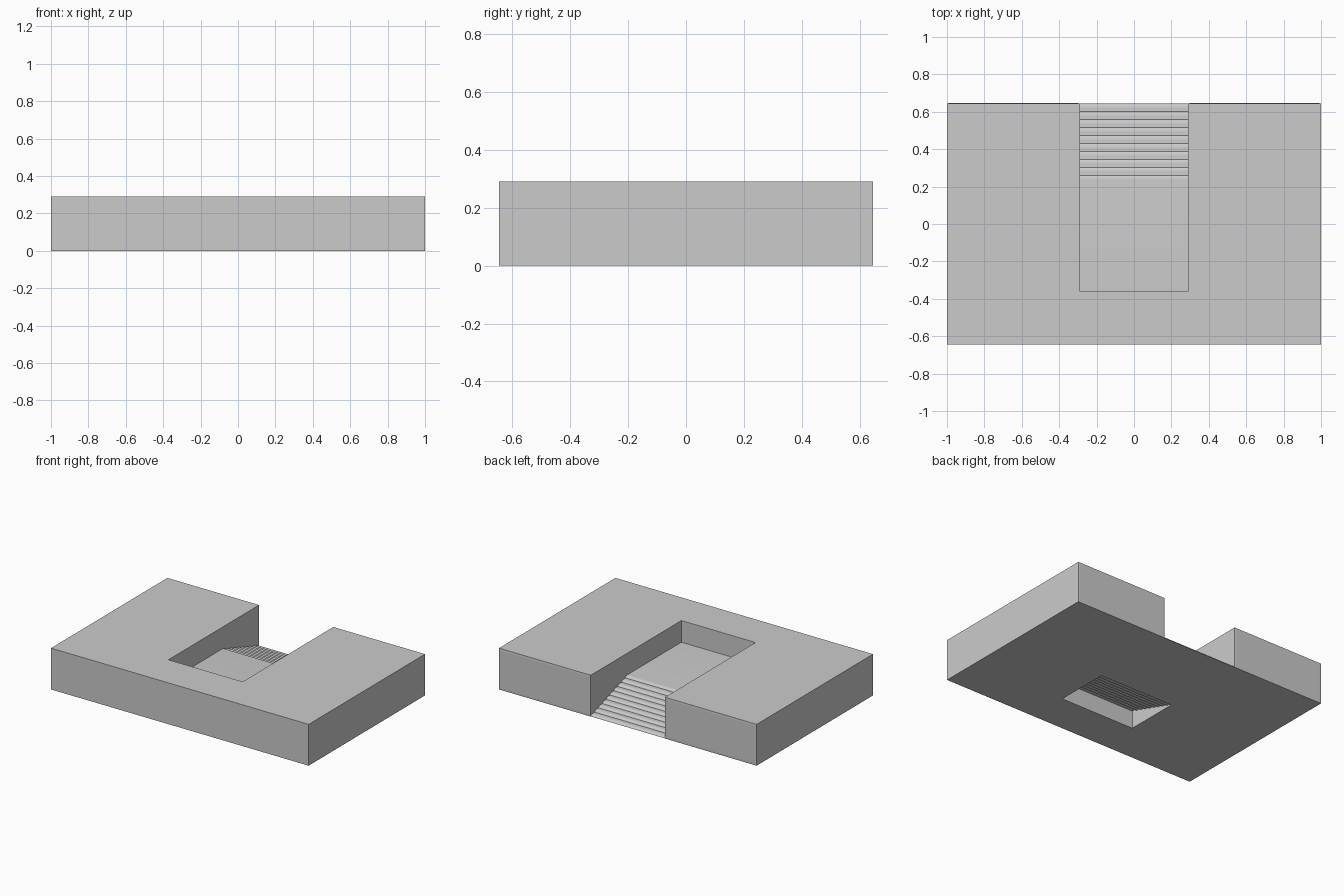
import bpy, bmesh, math

if "Cube" in bpy.data.objects:
    bpy.data.objects.remove(bpy.data.objects["Cube"])

W, D, H = 1.0, 0.645, 0.29          # half width, half depth, height
XL, XR, YF = -0.288, 0.288, -0.36   # slot sides and slot end


def prism(name, pts, to3d, offset):
    """Extrude a closed 2D outline along offset."""
    bm = bmesh.new()
    face = bm.faces.new([bm.verts.new(to3d(*p)) for p in pts])
    ext = bmesh.ops.extrude_face_region(bm, geom=[face])
    moved = [g for g in ext["geom"] if isinstance(g, bmesh.types.BMVert)]
    bmesh.ops.translate(bm, verts=moved, vec=offset)
    bmesh.ops.recalc_face_normals(bm, faces=bm.faces)
    me = bpy.data.meshes.new(name)
    ob = bpy.data.objects.new(name, me)
    bpy.context.collection.objects.link(ob)
    return ob, bm


# U-shaped surround with faint raised panels on the two back ends
outline = [(-W, -D), (W, -D), (W, D), (XR, D), (XR, YF), (XL, YF), (XL, D), (-W, D)]
ob, bm = prism("surround", outline, lambda x, y: (x, y, 0), (0, 0, H))
bm.faces.ensure_lookup_table()
ends = [f for f in bm.faces if f.normal.y > 0.9 and f.calc_center_median().y > 0.6]
bmesh.ops.inset_individual(bm, faces=ends, thickness=0.02, depth=0.001)
bm.to_mesh(ob.data)
bm.free()

# Stair flight: one long slab with a rounded nosing, repeated upward and forward
steps, pitch, rise, nose = 10, 0.0425, 0.0138, 0.0225
back = D - 0.002
front = YF + (steps - 1) * pitch
profile = [(front, 0), (back, 0)]
for i in range(1, 6):
    a = math.radians(90 * i / 5)
    profile.append((back - nose + nose * math.cos(a), rise * math.sin(a)))
profile.append((front, rise))
ob, bm = prism("stair_flight", profile, lambda y, z: (XL, y, z), (XR - XL, 0, 0))
bm.to_mesh(ob.data)
bm.free()
arr = ob.modifiers.new("steps", "ARRAY")
arr.count = steps
arr.use_relative_offset = False
arr.use_constant_offset = True
arr.constant_offset_displace = (0, -pitch, rise)

# Smooth only the nosing curve
bpy.context.view_layer.objects.active = ob
ob.select_set(True)
bpy.ops.object.shade_smooth_by_angle(angle=math.radians(35))
